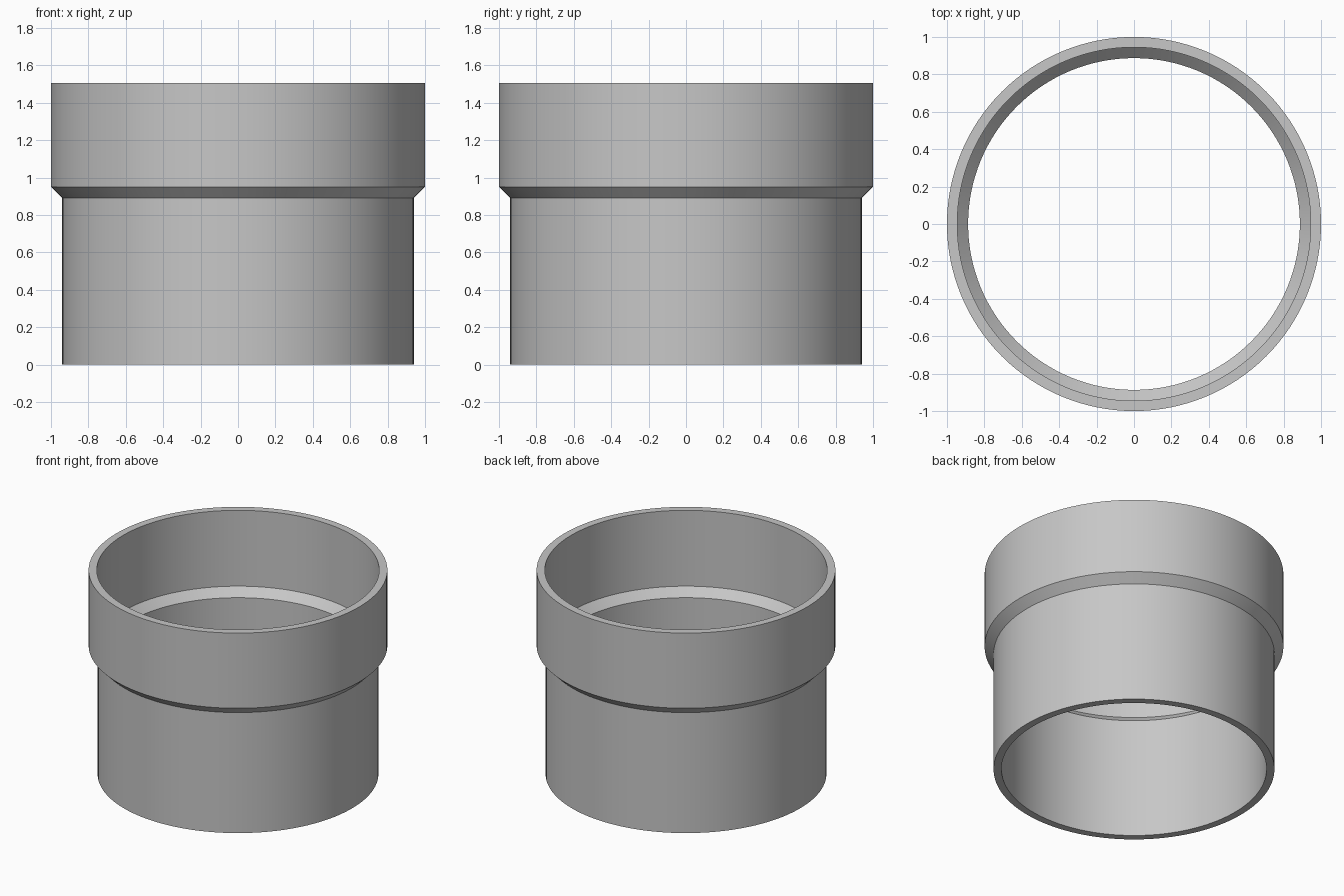
import bpy
import bmesh
import math
from mathutils import Matrix

SEGMENTS = 128

cube = bpy.data.objects.get("Cube")
if cube:
    bpy.data.objects.remove(cube, do_unlink=True)

# Plain grey material
grey = bpy.data.materials.new("plain grey")
grey.use_nodes = True
colour = (0.57, 0.57, 0.57, 1.0)
grey.diffuse_color = colour
grey.node_tree.nodes["Principled BSDF"].inputs["Base Color"].default_value = colour

# Wall section as (radius, height): outside going up, then inside going down
profile = [
    (0.94, 0.0), (0.94, 0.89), (1.0, 0.95), (1.0, 1.505),
    (0.945, 1.505), (0.945, 0.945), (0.887, 0.887), (0.887, 0.0),
]


def lathe(name, section, material):
    """Revolve a closed section about z into a smooth ring with sharp edges."""
    bm = bmesh.new()
    rings = []
    for i in range(SEGMENTS):
        turn = Matrix.Rotation(2 * math.pi * i / SEGMENTS, 3, "Z")
        rings.append([bm.verts.new(turn @ Matrix.Translation((r, 0, z)).translation)
                      for r, z in section])
    count = len(section)
    for i, ring in enumerate(rings):
        following = rings[(i + 1) % SEGMENTS]
        for j in range(count):
            k = (j + 1) % count
            bm.faces.new((ring[j], following[j], following[k], ring[k]))
    bmesh.ops.recalc_face_normals(bm, faces=bm.faces)
    mesh = bpy.data.meshes.new(name)
    bm.to_mesh(mesh)
    bm.free()
    mesh.materials.append(material)
    obj = bpy.data.objects.new(name, mesh)
    bpy.context.collection.objects.link(obj)
    bpy.ops.object.select_all(action="DESELECT")
    obj.select_set(True)
    bpy.context.view_layer.objects.active = obj
    bpy.ops.object.shade_smooth_by_angle(angle=math.radians(30))
    return obj


# Stepped pipe socket: narrow sleeve, sloped shoulder and wide collar
lathe("pipe_socket", profile, grey)
